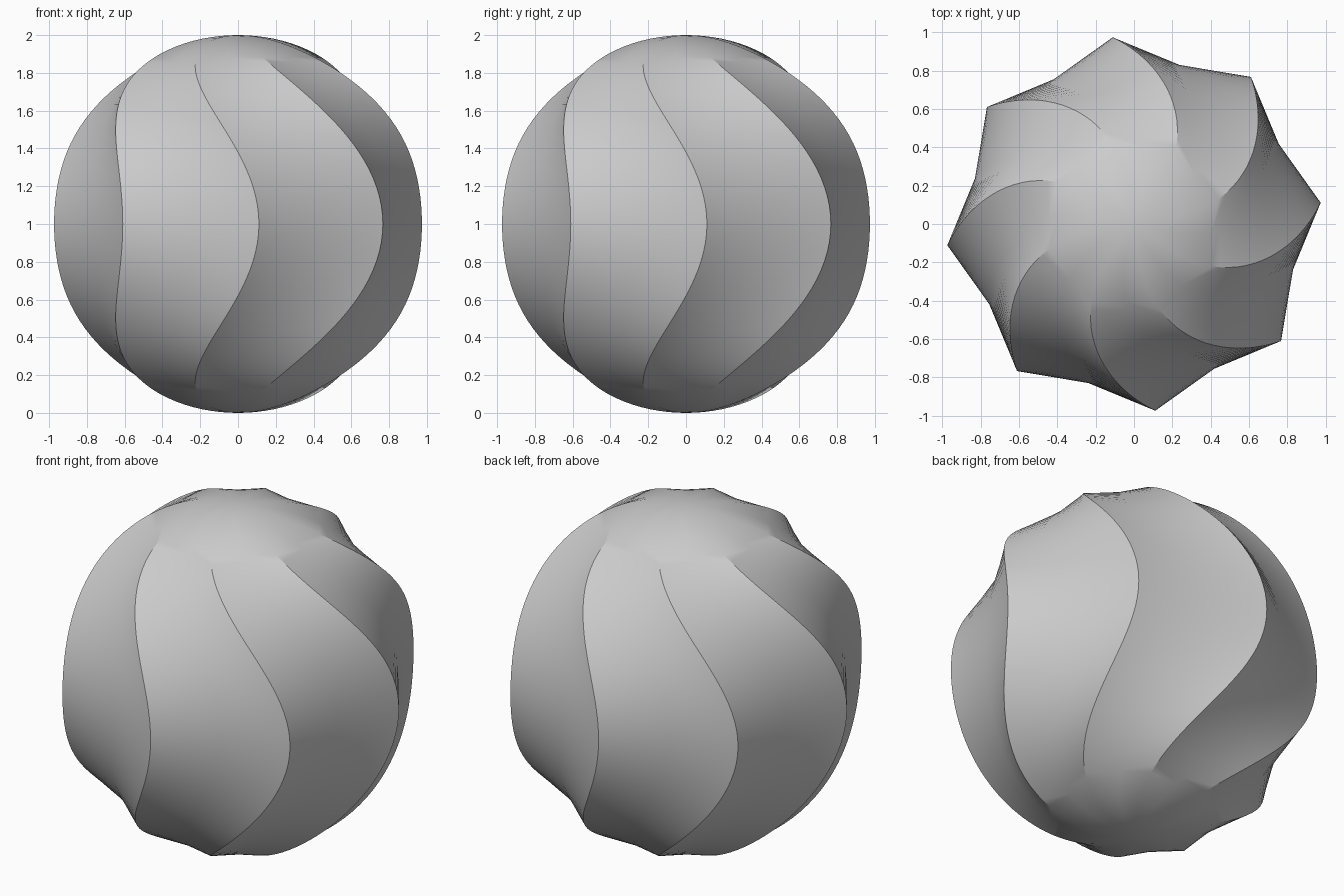
import bpy, bmesh
from math import sin, cos, pi, radians

if "Cube" in bpy.data.objects:
    bpy.data.objects.remove(bpy.data.objects["Cube"])

RIDGES, RINGS = 8, 64
R_RIDGE, R_VALLEY = 0.98, 0.863
START, TWIST = radians(6.5), radians(45)

bm = bmesh.new()

# Stacked eight-pointed star sections; the twist grows towards both poles
rings = []
for i in range(1, RINGS):
    t = pi * i / RINGS
    h = cos(t)
    ring = []
    for k in range(RIDGES * 2):
        r = (R_VALLEY if k % 2 else R_RIDGE) * sin(t)
        a = START + pi * k / RIDGES - TWIST * h * h
        ring.append(bm.verts.new((r * cos(a), r * sin(a), 1 + h)))
    rings.append(ring)

# Skin between the sections and close at the poles
top = bm.verts.new((0, 0, 2))
bottom = bm.verts.new((0, 0, 0))
n = RIDGES * 2
for k in range(n):
    j = (k + 1) % n
    bm.faces.new((top, rings[0][k], rings[0][j]))
    bm.faces.new((bottom, rings[-1][j], rings[-1][k]))
    for a, b in zip(rings, rings[1:]):
        bm.faces.new((a[k], b[k], b[j], a[j]))
bmesh.ops.recalc_face_normals(bm, faces=bm.faces)

mesh = bpy.data.meshes.new("fluted_ball")
bm.to_mesh(mesh)
bm.free()
ball = bpy.data.objects.new("fluted_ball", mesh)
bpy.context.collection.objects.link(ball)

# Smooth flanks, crisp ridges
bpy.context.view_layer.objects.active = ball
ball.select_set(True)
bpy.ops.object.shade_smooth_by_angle(angle=radians(30))
